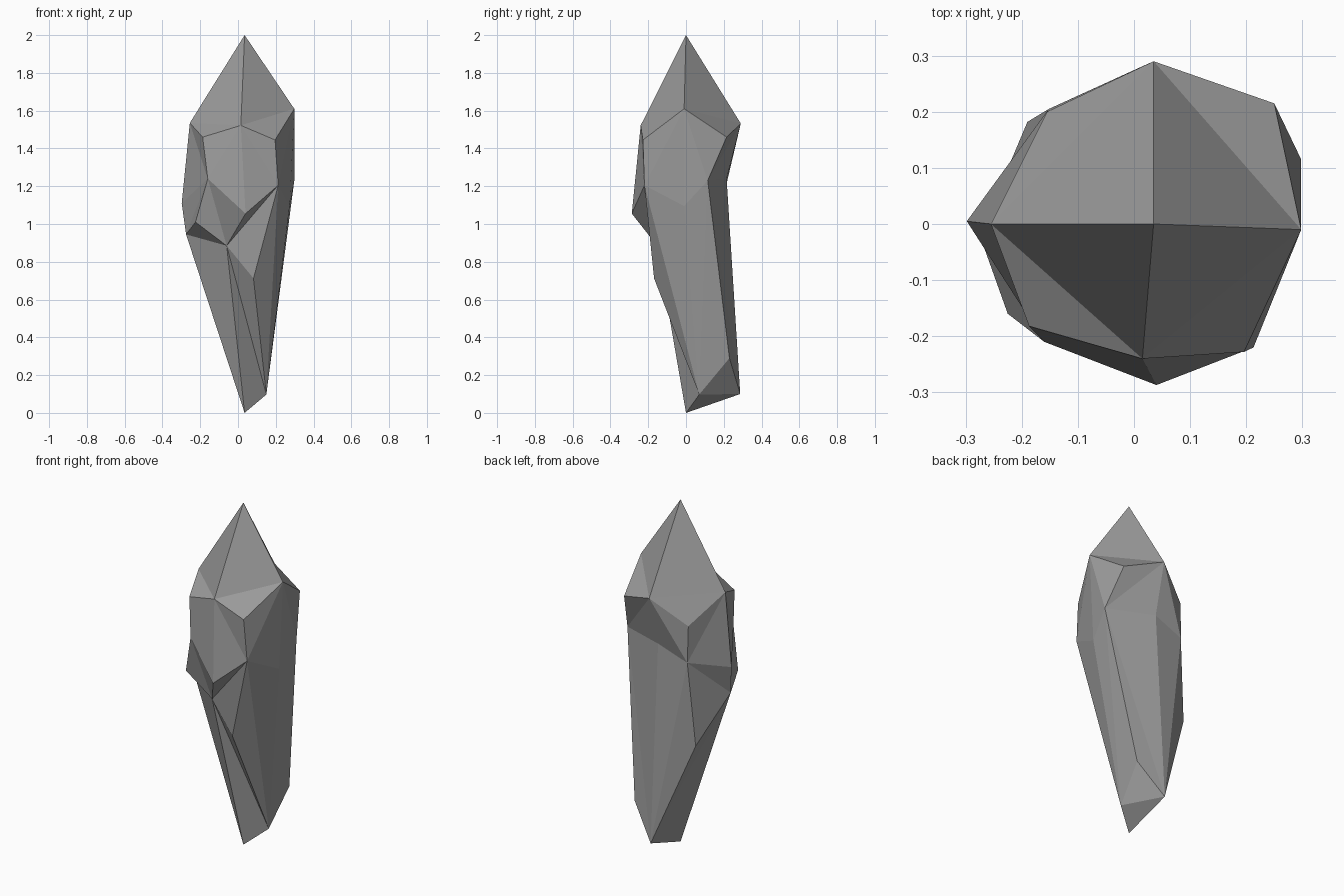
import bpy, bmesh

if "Cube" in bpy.data.objects:
    bpy.data.objects.remove(bpy.data.objects["Cube"])

# Crystal shard: three irregular 8-sided rings between two points.
# Ring order: left, front-left, front, front-right, right, back-right, back, back-left
UPPER = [(-.255, 0, 1.535), (-.187, -.182, 1.46), (.015, -.24, 1.522), (.196, -.228, 1.445),
         (.298, -.01, 1.61), (.25, .215, 1.46), (.035, .29, 1.532), (-.155, .2, 1.385)]
MIDDLE = [(-.298, .005, 1.11), (-.16, -.21, 1.24), (.04, -.287, 1.055), (.213, -.22, 1.205),
          (.273, -.01, 1.095), (.298, .115, 1.23), (.03, .215, 1.24), (-.152, .205, 1.172)]
LOWER = [(-.275, -.02, .945), (-.225, -.16, 1.01), (-.06, -.153, .885), (.082, -.169, .712),
         (.15, .07, .097), (.171, .23, .29), (.028, .287, .1), (-.19, .182, .687)]
TIP, BASE = (.035, 0, 2), (.035, 0, 0)

bm = bmesh.new()
rings = [[bm.verts.new(p) for p in ring] for ring in (UPPER, MIDDLE, LOWER)]


def facet(a, b, c, d):
    """Four-sided facet, folded along its a-c diagonal."""
    bm.faces.new((a, b, c))
    bm.faces.new((a, c, d))


# Side facets, with alternating fold direction
for k, (a, b) in enumerate(zip(rings, rings[1:])):
    for i in range(8):
        j = (i + 1) % 8
        if (i + k) % 2 == 0:
            facet(a[i], b[i], b[j], a[j])
        else:
            facet(b[i], b[j], a[j], a[i])

# Four kite facets closing each end
for point, ring in ((TIP, rings[0]), (BASE, rings[2])):
    v = bm.verts.new(point)
    for i in range(0, 8, 2):
        facet(ring[i], ring[i + 1], ring[(i + 2) % 8], v)

bmesh.ops.recalc_face_normals(bm, faces=bm.faces[:])
mesh = bpy.data.meshes.new("crystal_shard")
bm.to_mesh(mesh)
bm.free()

# Dark stone grey
stone = bpy.data.materials.new("dark_stone")
stone.diffuse_color = (.33, .33, .33, 1)
stone.use_nodes = True
stone.node_tree.nodes["Principled BSDF"].inputs["Base Color"].default_value = stone.diffuse_color
mesh.materials.append(stone)
bpy.context.collection.objects.link(bpy.data.objects.new("crystal_shard", mesh))
